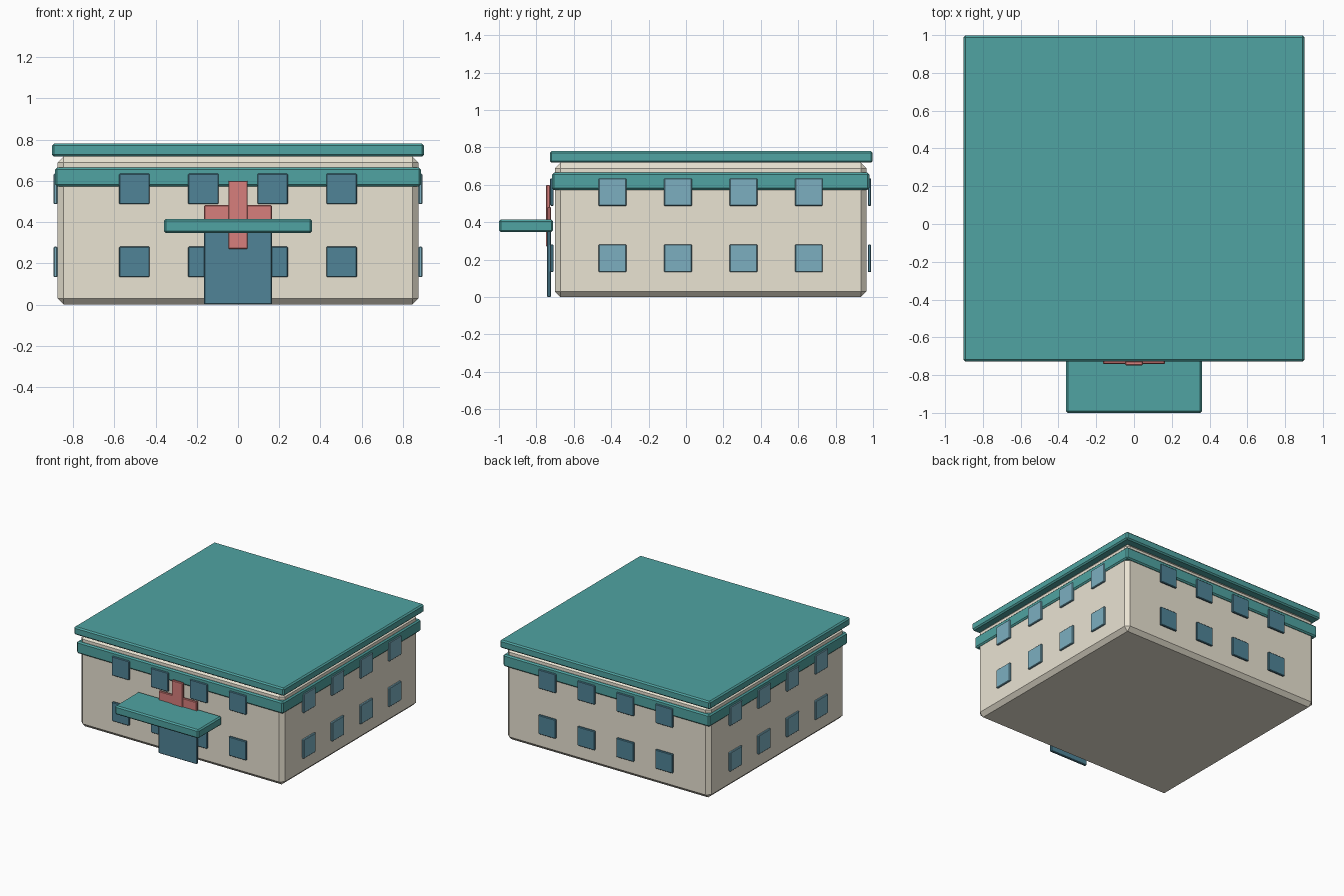
import bpy, bmesh

if "Cube" in bpy.data.objects:
    bpy.data.objects.remove(bpy.data.objects["Cube"])


def material(name, rgb):
    m = bpy.data.materials.new(name)
    m.diffuse_color = (*rgb, 1)
    m.use_nodes = True
    m.node_tree.nodes["Principled BSDF"].inputs["Base Color"].default_value = m.diffuse_color
    return m


CREAM = material("cream_wall", (0.82, 0.77, 0.65))
TEAL = material("teal_trim", (0.08, 0.37, 0.36))
DARK = material("dark_glass", (0.08, 0.23, 0.31))
LIGHT = material("light_glass", (0.20, 0.43, 0.53))
RED = material("red_sign", (0.68, 0.21, 0.20))


def box(name, x, y, z, bevel, mat):
    """Chamfered box from (min, max) ranges on each axis."""
    bm = bmesh.new()
    bmesh.ops.create_cube(bm, size=1)
    for v in bm.verts:
        v.co = [r[0] + (c + 0.5) * (r[1] - r[0]) for c, r in zip(v.co, (x, y, z))]
    bmesh.ops.bevel(bm, geom=bm.edges[:], offset=bevel, segments=1,
                    profile=0.5, affect='EDGES')
    me = bpy.data.meshes.new(name)
    bm.to_mesh(me)
    bm.free()
    me.materials.append(mat)
    ob = bpy.data.objects.new(name, me)
    bpy.context.collection.objects.link(ob)
    return ob


CY = 0.132  # centre of the building in depth


def around(c, half):
    return (c - half, c + half)


# Main block, upper band and roof slab
box("building_body", around(0, 0.875), around(CY, 0.833), (0, 0.718), 0.03, CREAM)
box("upper_band", around(0, 0.887), around(CY, 0.848), (0.572, 0.665), 0.01, TEAL)
box("roof_slab", around(0, 0.903), (-0.728, 0.998), (0.718, 0.78), 0.01, TEAL)

# Two rows of four windows on every side
for row, z in enumerate((0.207, 0.561)):
    for i in range(4):
        k = i - 1.5
        for side, s in (("front", -1), ("back", 1)):
            box(f"{side}_window_{row}_{i}", around(k * 0.335, 0.074),
                around(CY + s * 0.849, 0.009), around(z, 0.074), 0.004, DARK)
        for side, s in (("left", -1), ("right", 1)):
            box(f"{side}_window_{row}_{i}", around(s * 0.885, 0.009),
                around(CY + k * 0.35, 0.074), around(z, 0.074), 0.004, LIGHT)

# Entrance door, canopy and cross sign
box("entrance_door", around(0, 0.165), (-0.742, -0.722), (0, 0.37), 0.004, DARK)
box("entrance_canopy", around(0, 0.36), (-1.0, -0.71), (0.347, 0.415), 0.01, TEAL)
box("cross_horizontal", around(0, 0.164), (-0.741, -0.722), (0.387, 0.482), 0.004, RED)
box("cross_vertical", around(0, 0.047), (-0.748, -0.727), (0.27, 0.6), 0.004, RED)
